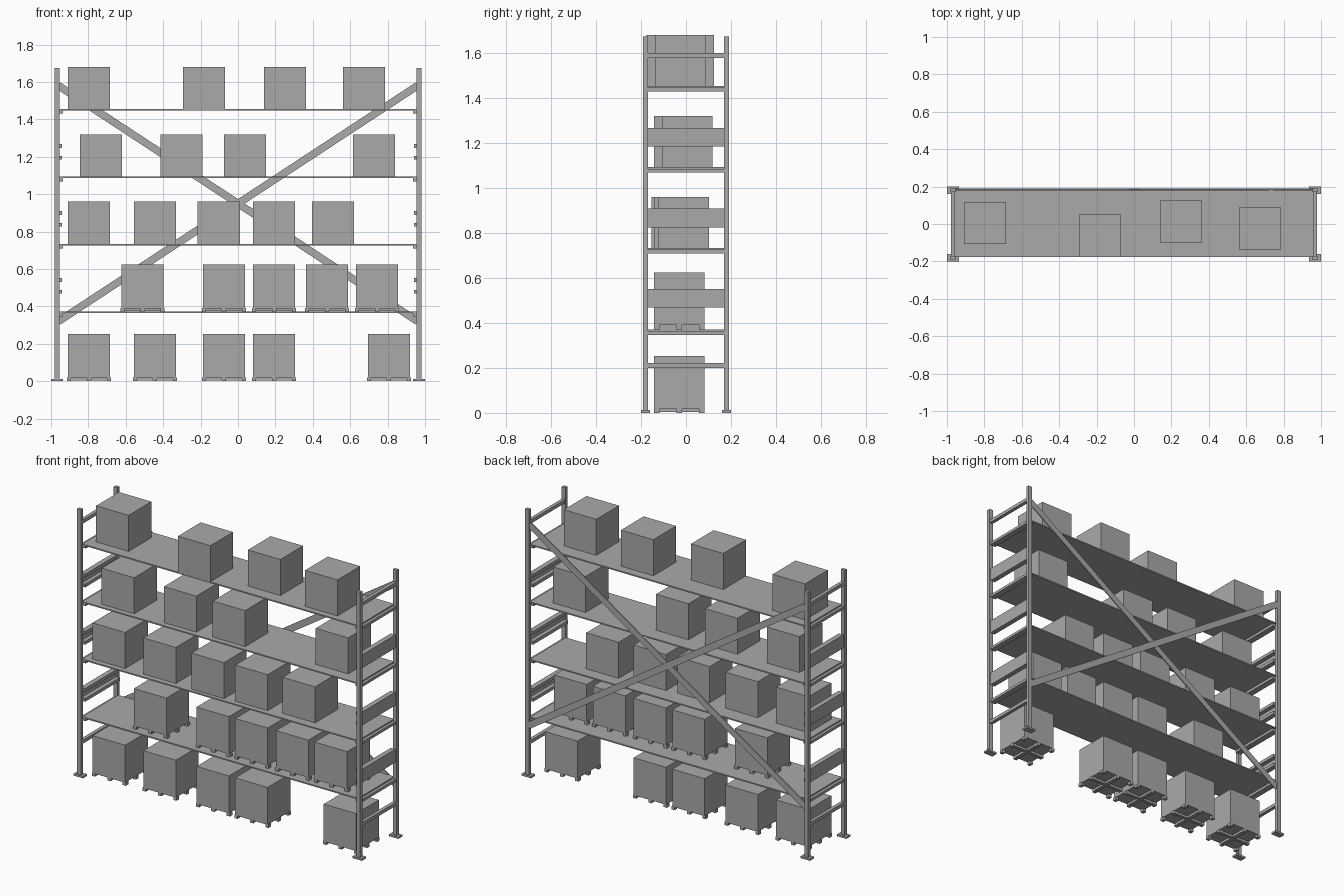
import bpy
import bmesh
from math import atan2, hypot
from mathutils import Matrix, Vector

cube = bpy.data.objects.get("Cube")
if cube:
    bpy.data.objects.remove(cube, do_unlink=True)

grey = bpy.data.materials.new("plain grey")
grey.use_nodes = True
grey.diffuse_color = (0.4, 0.4, 0.4, 1)
grey.node_tree.nodes["Principled BSDF"].inputs["Base Color"].default_value = (0.4, 0.4, 0.4, 1)


def block(bm, x, y, z):
    """Add a cuboid spanning the given (low, high) ranges."""
    size = [b - a for a, b in (x, y, z)]
    mid = Vector([(a + b) / 2 for a, b in (x, y, z)])
    bmesh.ops.create_cube(bm, size=1, matrix=Matrix.Translation(mid) @ Matrix.Diagonal((*size, 1)))


def finish(name, bm):
    mesh = bpy.data.meshes.new(name)
    bm.to_mesh(mesh)
    bm.free()
    mesh.materials.append(grey)
    ob = bpy.data.objects.new(name, mesh)
    bpy.context.collection.objects.link(ob)
    return ob


def make(name, *blocks):
    bm = bmesh.new()
    for b in blocks:
        block(bm, *b)
    return finish(name, bm)


def span(a, b, side):
    return tuple(sorted((a * side, b * side)))


# Upright posts on foot plates
for sx, xname in ((-1, "right"), (1, "left")):
    for sy, yname in ((-1, "front"), (1, "back")):
        make(f"post_{yname}_{xname}",
             (span(0.955, 0.981, sx), span(0.17, 0.192, sy), (0, 1.675)))
        make(f"foot_plate_{yname}_{xname}",
             (span(0.935, 1.0, sx), span(0.16, 0.2, sy), (0, 0.012)))

# End frames: single rails and double rails joined by a web
depth = (-0.172, 0.172)
for sx, xname in ((-1, "right"), (1, "left")):
    for z in (0.2, 1.58):
        make(f"end_rail_{xname}", (span(0.957, 0.979, sx), depth, (z, z + 0.021)))
    for z in (0.468, 0.826, 1.185):
        make(f"double_rail_{xname}",
             (span(0.94, 0.972, sx), depth, (z, z + 0.02)),
             (span(0.94, 0.972, sx), depth, (z + 0.063, z + 0.083)),
             (span(0.966, 0.972, sx), depth, (z + 0.02, z + 0.063)))

# Shelves with a support beam under each end
shelves = [0.372, 0.734, 1.094, 1.455]
for z in shelves:
    make("shelf", ((-0.957, 0.957), (-0.176, 0.18), (z - 0.008, z)))
    for sx in (-1, 1):
        make("shelf_end_beam", (span(0.936, 0.975, sx), depth, (z - 0.025, z - 0.008)))

# Crossed flat braces across the back
for slope, y, name in ((1, 0.182, "brace_rising"), (-1, 0.188, "brace_falling")):
    dx, dz = 1.92, 1.26
    brace = make(name, ((-hypot(dx, dz) / 2, hypot(dx, dz) / 2), (-0.003, 0.003), (-0.02, 0.02)))
    brace.location = (0, y, 0.95)
    brace.rotation_euler.y = -slope * atan2(dz, dx)


# Cargo boxes, optionally on a pallet
def pallet(x, y, z):
    bm = bmesh.new()
    block(bm, (x - 0.1125, x + 0.1125), (y - 0.1125, y + 0.1125), (z + 0.018, z + 0.027))
    # centre runners in both directions
    block(bm, (x - 0.012, x + 0.012), (y - 0.11, y + 0.11), (z + 0.003, z + 0.018))
    block(bm, (x - 0.11, x + 0.11), (y - 0.01, y + 0.01), (z + 0.003, z + 0.018))
    # corner and edge feet
    for i in (-1, 0, 1):
        for j in (-1, 0, 1):
            cx, cy = x + i * 0.107, y + j * 0.1
            block(bm, (cx - 0.011, cx + 0.011), (cy - 0.0125, cy + 0.0125), (z, z + 0.02))
    finish("pallet", bm)


def cargo(x, y, z, on_pallet):
    if on_pallet:
        pallet(x, y, z)
        z += 0.027
    h = 0.1125
    make("cargo_box", ((x - h, x + h), (y - h, y + h), (z, z + 2 * h + 0.001)))


near = -0.03
levels = [
    (0, True, [(-0.796, near), (-0.444, near), (-0.075, near), (0.193, near), (0.807, near)]),
    (shelves[0], True, [(-0.51, near), (-0.075, near), (0.193, near), (0.476, near), (0.744, near)]),
    (shelves[1], False, [(-0.796, near), (-0.444, near), (-0.103, -0.04), (0.193, near), (0.508, -0.01)]),
    (shelves[2], False, [(-0.733, near), (-0.302, near), (0.037, near), (0.727, 0.005)]),
    (shelves[3], False, [(-0.796, 0.005), (-0.181, -0.063), (0.251, 0.013), (0.674, -0.025)]),
]
for z, on_pallet, spots in levels:
    for x, y in spots:
        cargo(x, y, z, on_pallet)
